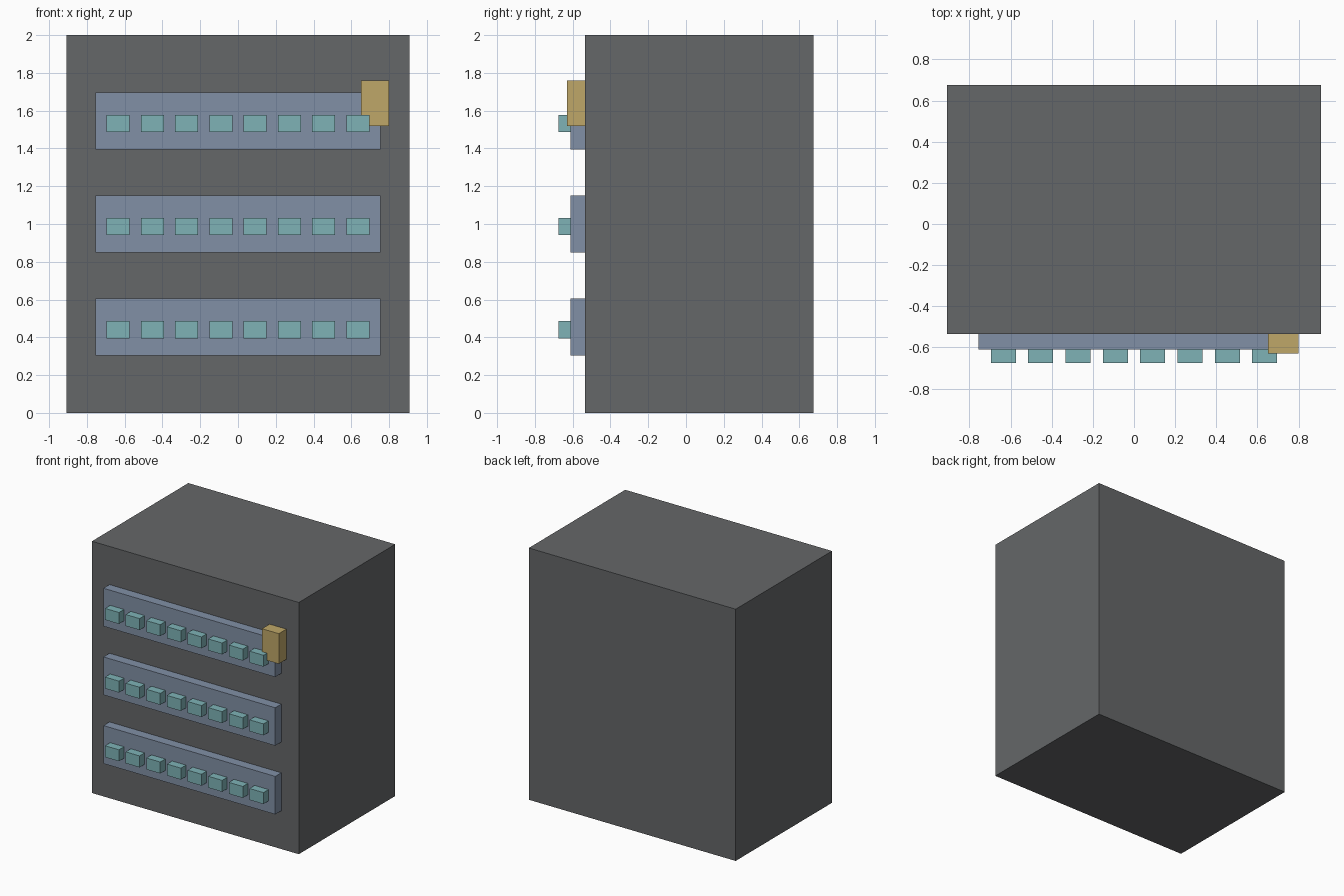
import bpy

# Remove the default cube
if "Cube" in bpy.data.objects:
    bpy.data.objects.remove(bpy.data.objects["Cube"], do_unlink=True)


def make_material(name, rgb):
    mat = bpy.data.materials.new(name)
    mat.use_nodes = True
    color = (*rgb, 1)
    mat.diffuse_color = color
    mat.node_tree.nodes["Principled BSDF"].inputs["Base Color"].default_value = color
    return mat


def box(name, x, y, z, mat):
    """Box spanning the given (min, max) range on each axis."""
    spans = (x, y, z)
    bpy.ops.mesh.primitive_cube_add(size=1, location=[(a + b) / 2 for a, b in spans])
    obj = bpy.context.object
    obj.name = name
    obj.scale = [b - a for a, b in spans]
    bpy.ops.object.transform_apply(location=False, rotation=False, scale=True)
    obj.data.materials.append(mat)
    return obj


grey = make_material("dark grey", (0.13, 0.135, 0.14))
blue = make_material("slate blue", (0.22, 0.28, 0.38))
teal = make_material("pale teal", (0.21, 0.45, 0.47))
gold = make_material("dull gold", (0.52, 0.39, 0.14))

FRONT = -0.535        # front face of the cabinet
PANEL_FRONT = -0.611  # front face of the panels

# Cabinet
box("cabinet", (-0.909, 0.909), (FRONT, 0.675), (0, 2), grey)

# Three panels, each with a row of eight buttons
for row in range(3):
    mid = 0.455 + row * 0.5455
    box(f"panel_{row + 1}", (-0.755, 0.755), (PANEL_FRONT, FRONT),
        (mid - 0.151, mid + 0.151), blue)
    for col in range(8):
        x = -0.635 + col * 1.27 / 7
        box(f"button_{row + 1}_{col + 1}", (x - 0.061, x + 0.061),
            (-0.675, PANEL_FRONT), (mid - 0.06, mid + 0.031), teal)

# Latch block over the end of the top panel
box("latch", (0.652, 0.8), (-0.63, FRONT), (1.519, 1.759), gold)
